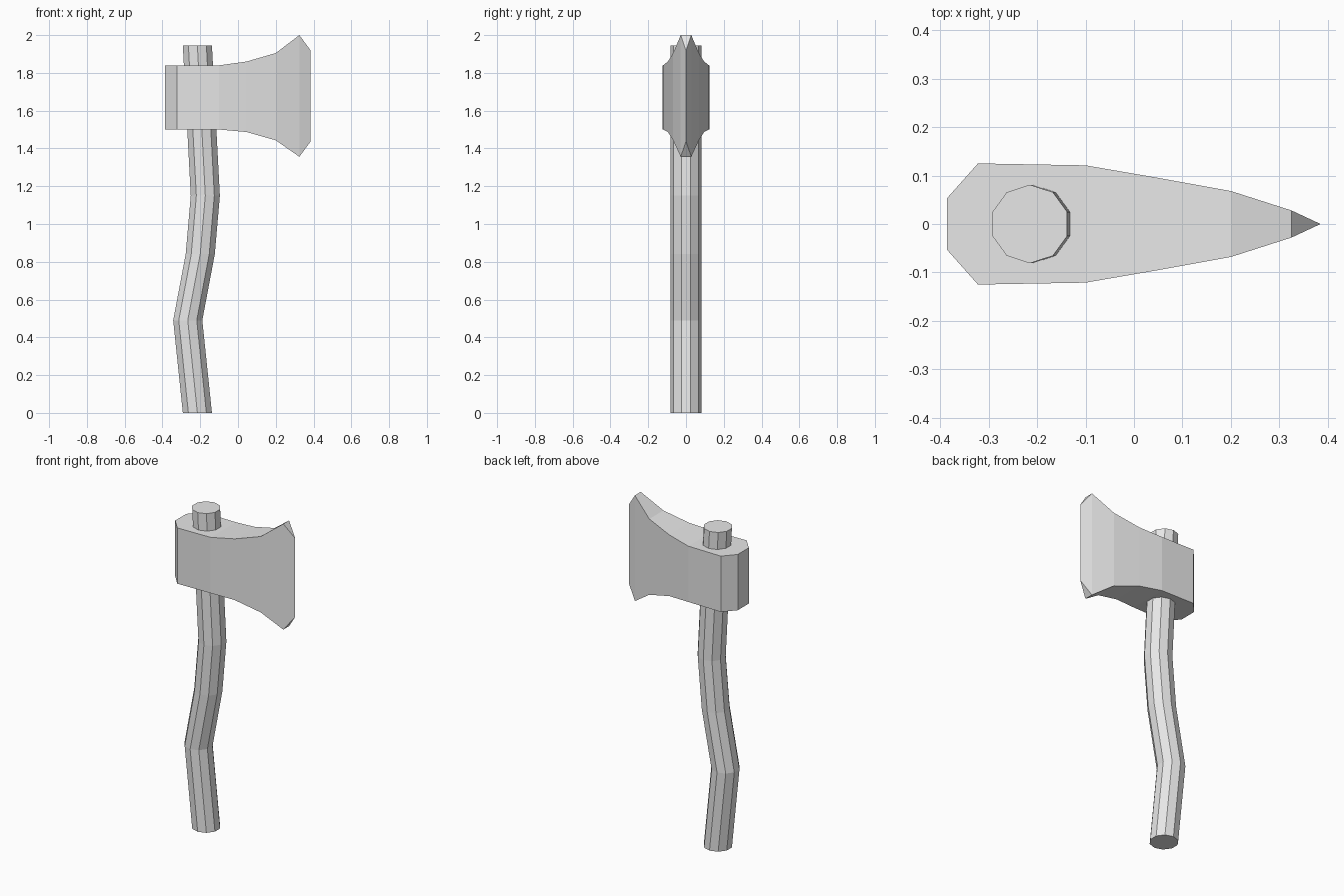
import bpy, bmesh
from math import cos, sin, radians

cube = bpy.data.objects.get("Cube")
if cube:
    bpy.data.objects.remove(cube, do_unlink=True)

grey = bpy.data.materials.new("plain_grey")
grey.use_nodes = True
grey.diffuse_color = (0.8, 0.8, 0.8, 1)
grey.node_tree.nodes["Principled BSDF"].inputs["Base Color"].default_value = (0.8, 0.8, 0.8, 1)


def loft(name, rings):
    """Join rings of equal length with quads and cap both ends."""
    bm = bmesh.new()
    loops = [[bm.verts.new(p) for p in ring] for ring in rings]
    n = len(loops[0])
    for a, b in zip(loops, loops[1:]):
        for i in range(n):
            j = (i + 1) % n
            bm.faces.new((a[i], a[j], b[j], b[i]))
    bm.faces.new(loops[0])
    bm.faces.new(loops[-1])
    # Merge the collapsed cutting edge
    bmesh.ops.remove_doubles(bm, verts=bm.verts[:], dist=0.0005)
    bmesh.ops.recalc_face_normals(bm, faces=bm.faces[:])
    mesh = bpy.data.meshes.new(name)
    bm.to_mesh(mesh)
    bm.free()
    mesh.materials.append(grey)
    obj = bpy.data.objects.new(name, mesh)
    bpy.context.collection.objects.link(obj)
    return obj


# Bent ten-sided handle: centre x and height of each ring
path = [(-0.215, 0), (-0.266, 0.49), (-0.2, 0.84), (-0.173, 1.15), (-0.215, 1.945)]
angles = [radians(18 + 36 * i) for i in range(10)]
loft("handle", [[(x + 0.081 * cos(a), 0.081 * sin(a), z) for a in angles]
                for x, z in path])

# Head sections from the poll to the flared bit: x, half width, bottom, top
sections = [
    (-0.386, 0.053, 1.5, 1.84),
    (-0.322, 0.125, 1.5, 1.84),
    (-0.1, 0.121, 1.5, 1.84),
    (0.045, 0.096, 1.487, 1.86),
    (0.2, 0.068, 1.443, 1.905),
    (0.325, 0.028, 1.356, 2.0),
]
rings = [[(x, -w, lo), (x, w, lo), (x, w, hi), (x, -w, hi)]
         for x, w, lo, hi in sections]
head = loft("axe_head", rings)

# Sharpened cutting edge closing the front of the head
bm = bmesh.new()
bm.from_mesh(head.data)
front = max(bm.faces, key=lambda f: f.calc_center_median().x)
corners = sorted(front.verts, key=lambda v: (v.co.z, v.co.y))
bmesh.ops.delete(bm, geom=[front], context='FACES_ONLY')
low_r, low_l, high_r, high_l = corners
tip_low = bm.verts.new((0.385, 0, 1.438))
tip_high = bm.verts.new((0.385, 0, 1.918))
bm.faces.new((low_r, tip_low, tip_high, high_r))
bm.faces.new((low_l, high_l, tip_high, tip_low))
bm.faces.new((low_r, low_l, tip_low))
bm.faces.new((high_r, tip_high, high_l))
bmesh.ops.recalc_face_normals(bm, faces=bm.faces[:])
bm.to_mesh(head.data)
bm.free()
